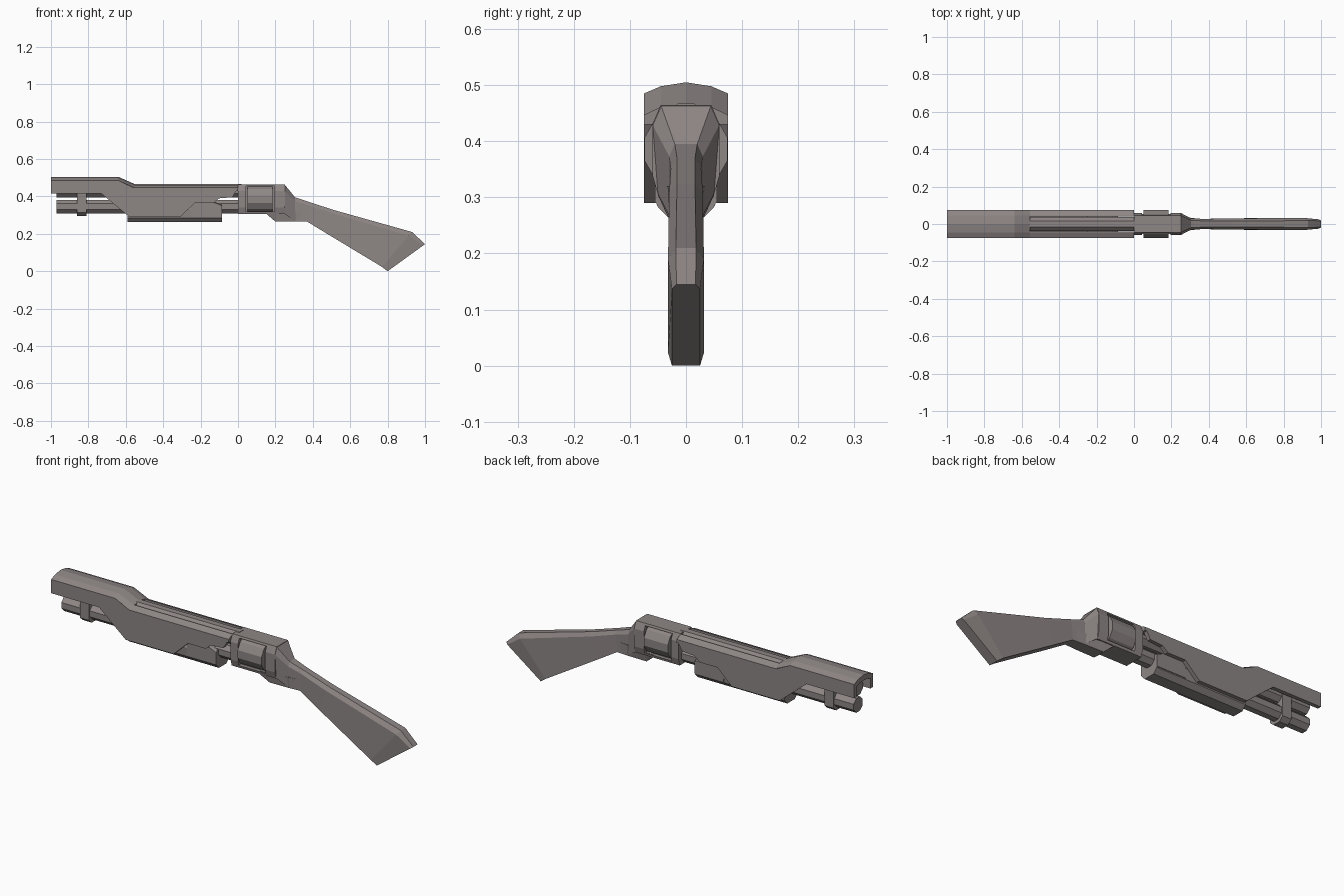
import bpy, bmesh
from math import pi, sin, cos

cube = bpy.data.objects.get("Cube")
if cube:
    bpy.data.objects.remove(cube)

COLOUR = (0.27, 0.24, 0.235, 1)
metal = bpy.data.materials.new("warm_grey")
metal.use_nodes = True
metal.diffuse_color = COLOUR
metal.node_tree.nodes["Principled BSDF"].inputs["Base Color"].default_value = COLOUR


def loft(name, rings):
    """Skin a row of matching closed rings and cap both ends."""
    bm = bmesh.new()
    rows = [[bm.verts.new(p) for p in ring] for ring in rings]
    n = len(rows[0])
    for a, b in zip(rows, rows[1:]):
        for i in range(n):
            j = (i + 1) % n
            bm.faces.new((a[i], a[j], b[j], b[i]))
    bm.faces.new(rows[0])
    bm.faces.new(rows[-1])
    bmesh.ops.recalc_face_normals(bm, faces=bm.faces)
    mesh = bpy.data.meshes.new(name)
    bm.to_mesh(mesh)
    bm.free()
    mesh.materials.append(metal)
    ob = bpy.data.objects.new(name, mesh)
    bpy.context.collection.objects.link(ob)
    return ob


def mirrored(half):
    """Complete a half ring of (x, y, z) across y = 0."""
    return half + [(x, -y, z) for x, y, z in reversed(half) if y > 0]


def section(x, half):
    return mirrored([(x, y, z) for y, z in half])


def prism(name, half, x0, x1):
    return loft(name, [section(x0, half), section(x1, half)])


def side_plate(name, outline, y0, y1):
    return loft(name, [[(x, y, z) for x, z in outline] for y in (y0, y1)])


def tube(name, x0, x1, z, r, sides):
    angles = [2 * pi * (i + 0.5) / sides for i in range(sides)]
    return loft(name, [[(x, r * cos(a), z + r * sin(a)) for a in angles] for x in (x0, x1)])


def cut(ob, cutter):
    cutter.hide_render = True
    cutter.hide_set(True)
    cutter.display_type = 'WIRE'
    mod = ob.modifiers.new("opening", 'BOOLEAN')
    mod.operation = 'DIFFERENCE'
    mod.solver = 'EXACT'
    mod.object = cutter


# Shroud: two side walls, an arched front roof and two rear shelves
wall = [(-1, 0.485), (-0.64, 0.485), (-0.56, 0.447), (0, 0.447), (-0.03, 0.395), (-0.10, 0.39),
        (-0.13, 0.365), (-0.23, 0.365), (-0.31, 0.29), (-0.58, 0.29), (-0.73, 0.415), (-1, 0.415)]
for side, s in (("left", 1), ("right", -1)):
    # the wall on +y is the right side when the muzzle leads
    side_plate(f"shroud_wall_{side}", wall, 0.055 * s, 0.075 * s)
    shelf = [(0.075, 0.447), (0.045, 0.461), (0.04, 0.461), (0.04, 0.43), (0.075, 0.43)]
    loft(f"shroud_shelf_{side}", [[(x, y * s, z) for y, z in shelf] for x in (-0.57, 0)])

arch = [(0, 0.505), (0.045, 0.498), (0.075, 0.485), (0.055, 0.465), (0.03, 0.475), (0, 0.477)]
roof = []
for x, drop in ((-1, 0), (-0.64, 0), (-0.555, 0.038)):
    right = [(x, y, z - drop) for y, z in arch]
    roof.append(right + [(px, -y, z) for px, y, z in reversed(right[1:-1])])
loft("shroud_roof", roof)

# Barrel, lower tube and clamp
tube("barrel", -0.97, 0.02, 0.43, 0.04, 8)
tube("lower_tube", -0.97, 0.02, 0.346, 0.039, 8)
clamp = [(0.02, 0.295), (0.043, 0.315), (0.043, 0.43), (0.03, 0.45)]
prism("tube_clamp", clamp, -0.86, -0.81)

# Fore grip with a raised rear block
grip = [(0.03, 0.262), (0.052, 0.285), (0.055, 0.33), (0.045, 0.35)]
prism("fore_grip", grip, -0.592, -0.086)
rear = [(0.055, 0.29), (0.055, 0.365), (0.045, 0.37)]
loft("fore_grip_block", [section(-0.25, rear), section(-0.12, rear),
                         section(-0.086, [(0.055, 0.29), (0.055, 0.35), (0.045, 0.355)])])

# Receiver with a window holding the round drum
body = [(0.045, 0.465), (0.06, 0.43), (0.06, 0.34), (0.05, 0.305)]
receiver = prism("receiver", body, 0, 0.25)
for s in (1, -1):
    window = [(0.042, 0.318), (0.195, 0.318), (0.195, 0.455), (0.042, 0.455)]
    cut(receiver, side_plate("window_cutter", window, 0.035 * s, 0.1 * s))
tube("drum", 0.05, 0.185, 0.386, 0.077, 12)

# Tapered underside of the receiver
loft("trigger_housing", [section(0.155, [(0.05, 0.32), (0.05, 0.304)]),
                         section(0.2, [(0.05, 0.32), (0.032, 0.265)]),
                         section(0.31, [(0.032, 0.32), (0.03, 0.265)]),
                         section(0.37, [(0.026, 0.32), (0.026, 0.265)])])


# Stock: neck taper, comb and slanted butt
def stock_ring(top, bottom, t, w, chamfer):
    (xt, zt), (xb, zb) = top, bottom
    k = chamfer / (zt - zb)
    return mirrored([(xt, t, zt), (xt + (xb - xt) * k, w, zt - chamfer),
                     (xb, min(w, 0.05), zb)])


loft("stock", [
    stock_ring((0.248, 0.465), (0.25, 0.306), 0.045, 0.06, 0.035),
    stock_ring((0.305, 0.395), (0.305, 0.268), 0.02, 0.03, 0.022),
    stock_ring((0.38, 0.37), (0.37, 0.265), 0.016, 0.027, 0.018),
    stock_ring((0.52, 0.325), (0.48, 0.198), 0.016, 0.03, 0.018),
    stock_ring((0.93, 0.21), (0.77, 0.023), 0.018, 0.032, 0.02),
    stock_ring((1.0, 0.145), (0.8, 0.0), 0.017, 0.025, 0.008)])
